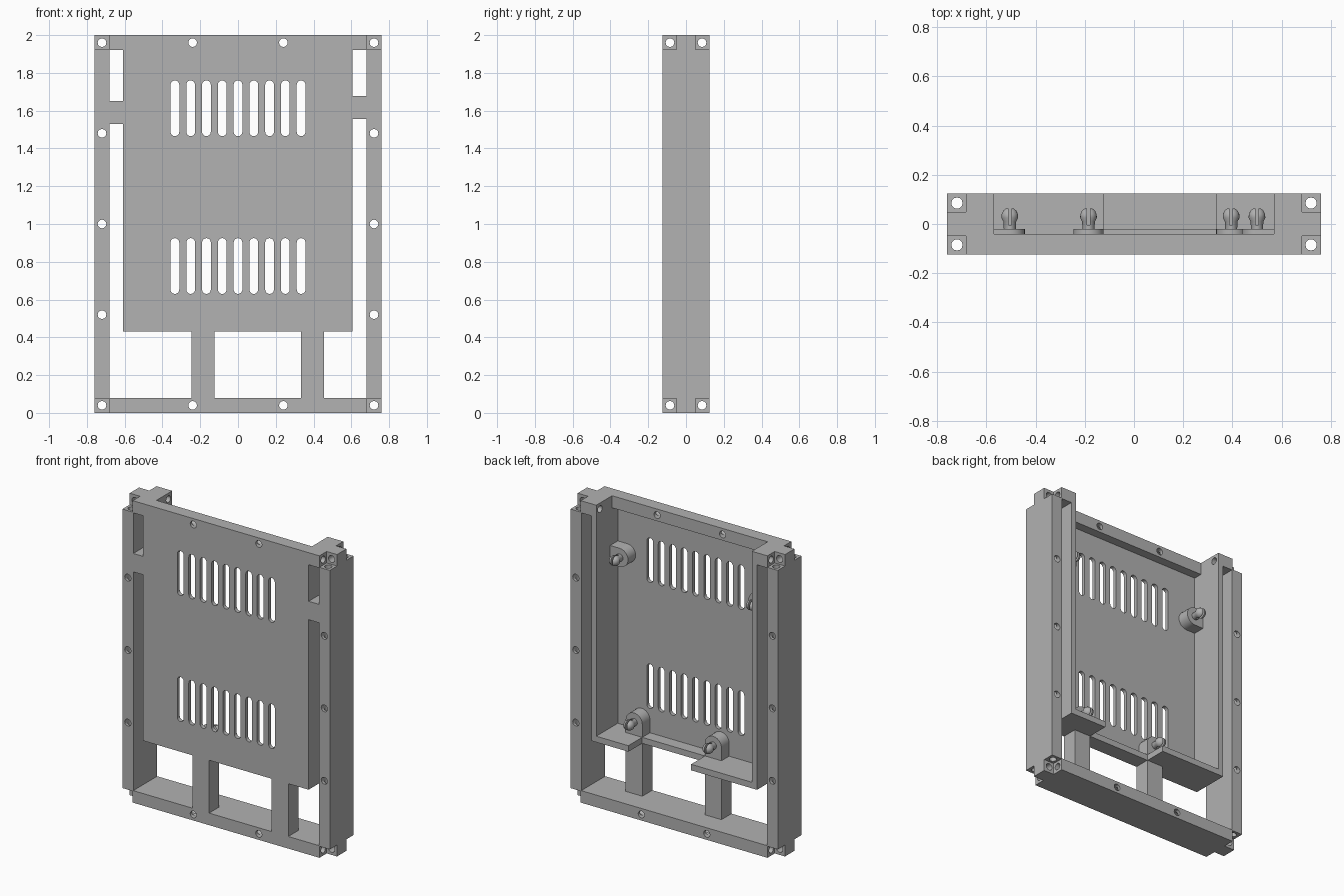
import bpy, bmesh, math
from mathutils import Matrix, Vector

old = bpy.data.objects.get("Cube")
if old:
    bpy.data.objects.remove(old, do_unlink=True)

GREY = (0.445, 0.445, 0.445, 1)
mat = bpy.data.materials.new("plain grey")
mat.use_nodes = True
mat.diffuse_color = GREY
mat.node_tree.nodes["Principled BSDF"].inputs["Base Color"].default_value = GREY

HX, HY, HZ = 0.76, 0.125, 2.0      # frame half width, half depth, height
BAR = 0.08                         # rail thickness
PLATE = -0.1                       # back of the front panel
ARM = -0.02                        # back of the support arms
FAR = 0.3                          # beyond the frame


def add_box(bm, x0, x1, y0, y1, z0, z1):
    m = Matrix.Translation(((x0 + x1) / 2, (y0 + y1) / 2, (z0 + z1) / 2))
    bmesh.ops.create_cube(bm, size=1, matrix=m @ Matrix.Diagonal((x1 - x0, y1 - y0, z1 - z0, 1)))


def add_hole(bm, centre, axis, length, radius=0.023):
    rot = Vector((0, 0, 1)).rotation_difference(Vector(axis)).to_matrix().to_4x4()
    bmesh.ops.create_cone(bm, cap_ends=True, segments=12, radius1=radius, radius2=radius,
                          depth=length, matrix=Matrix.Translation(centre) @ rot)


def add_capsule(bm, p, q, r, y0, y1, steps=12):
    """Round-ended bar between two (x, z) points, running from y0 to y1."""
    base = math.atan2(q[1] - p[1], q[0] - p[0])
    outline = []
    for c, turn in ((q, -math.pi / 2), (p, math.pi / 2)):
        for i in range(steps + 1):
            a = base + turn + math.pi * i / steps
            outline.append((c[0] + r * math.cos(a), y0, c[1] + r * math.sin(a)))
    face = bm.faces.new([bm.verts.new(v) for v in outline])
    ext = bmesh.ops.extrude_face_region(bm, geom=[face])["geom"]
    bmesh.ops.translate(bm, vec=(0, y1 - y0, 0),
                        verts=[v for v in ext if isinstance(v, bmesh.types.BMVert)])


def make(name, bm):
    bmesh.ops.recalc_face_normals(bm, faces=bm.faces)
    me = bpy.data.meshes.new(name)
    bm.to_mesh(me)
    bm.free()
    me.materials.append(mat)
    ob = bpy.data.objects.new(name, me)
    bpy.context.collection.objects.link(ob)
    return ob


def activate(ob):
    bpy.ops.object.select_all(action='DESELECT')
    ob.select_set(True)
    bpy.context.view_layer.objects.active = ob


def combine(target, bm, operation='DIFFERENCE'):
    tool = make("tool", bm)
    tool.hide_render = True
    mod = target.modifiers.new("shape", 'BOOLEAN')
    mod.operation, mod.solver, mod.object = operation, 'EXACT', tool
    activate(target)
    bpy.ops.object.modifier_apply(modifier=mod.name)
    bpy.data.objects.remove(tool, do_unlink=True)


# Solid block for the frame
bm = bmesh.new()
add_box(bm, -HX, HX, -HY, HY, 0, HZ)
frame = make("frame", bm)

# Open spaces: cavity, top gap, lower window, floor gap
IN, WALL, RAIL = 0.57, 0.608, 0.68
for space in ((-IN, IN, PLATE, FAR, 0.47, HZ - BAR),
              (-IN, IN, -0.04, FAR, 1.8, HZ + 0.1),
              (-RAIL, RAIL, -FAR, FAR, BAR, 0.43),
              (-0.125, 0.335, ARM, FAR, 0.4, 0.6)):
    bm = bmesh.new()
    add_box(bm, *space)
    combine(frame, bm)

# Channels between the inner walls and the side rails
bm = bmesh.new()
for x0, x1 in ((-RAIL, -WALL), (WALL - 0.003, RAIL)):
    add_box(bm, x0, x1, -FAR, FAR, 0.3, HZ - BAR)
combine(frame, bm)

# Round-ended support arms, each carrying one peg
pegs = [(-0.505, 1.59), (0.5, 1.617), (-0.185, 0.555), (0.395, 0.555)]
roots = [(-0.695, 1.59), (0.695, 1.617), (-0.185, 0.065), (0.395, 0.065)]
for p, q in zip(roots, pegs):
    bm = bmesh.new()
    add_capsule(bm, p, q, 0.061, -HY, ARM)
    combine(frame, bm, 'UNION')

# Vent slots
bm = bmesh.new()
for z0, z1 in ((0.653, 0.902), (1.488, 1.737)):
    for i in range(-4, 5):
        add_capsule(bm, (i * 0.0835, z0), (i * 0.0835, z1), 0.023, -FAR, 0)
combine(frame, bm)

# Cubic notches at the eight corners
N = 0.076
signs = (-1, 1)
bm = bmesh.new()
for sx in signs:
    for sy in signs:
        for z in (0, HZ):
            m = Matrix.Translation((sx * HX, sy * HY, z))
            bmesh.ops.create_cube(bm, size=2 * N, matrix=m)
combine(frame, bm)

# Bolt holes along each axis
HOLE_X, HOLE_Y, HOLE_Z = 0.72, 0.085, 0.04
ends = (HOLE_Z, HZ - HOLE_Z)
along_x, along_y, along_z = bmesh.new(), bmesh.new(), bmesh.new()
for s in signs:
    for z in ends:
        add_hole(along_x, (0, s * HOLE_Y, z), (1, 0, 0), 2)
        add_hole(along_y, (s * 0.24, 0, z), (0, 1, 0), 1)
    for t in signs:
        add_hole(along_z, (s * HOLE_X, t * HOLE_Y, 1), (0, 0, 1), 2.4)
    for z in ends + (0.52, 1, 1.48):
        add_hole(along_y, (s * HOLE_X, 0, z), (0, 1, 0), 1)
for bm in (along_x, along_y, along_z):
    combine(frame, bm)
activate(frame)
bpy.ops.object.shade_smooth_by_angle(angle=math.radians(35))

# Split snap pegs, turned from a profile of (radius, y)
profile = [(0.024, ARM - 0.01), (0.026, 0.01), (0.034, 0.025), (0.033, 0.04),
           (0.026, 0.055), (0.014, 0.064)]
for n, (x, z) in enumerate(pegs):
    bm = bmesh.new()
    rings = []
    for r, y in profile:
        angles = [math.tau * k / 20 for k in range(20)]
        rings.append([bm.verts.new((x + r * math.cos(a), y, z + r * math.sin(a))) for a in angles])
    for a, b in zip(rings, rings[1:]):
        for k in range(20):
            bm.faces.new((a[k], a[k - 1], b[k - 1], b[k]))
    bm.faces.new(rings[0])
    bm.faces.new(rings[-1])
    peg = make(f"snap_peg_{n + 1}", bm)
    bm = bmesh.new()
    add_box(bm, x - 0.006, x + 0.006, -0.005, FAR, z - 0.1, z + 0.1)
    combine(peg, bm)
    activate(peg)
    bpy.ops.object.shade_smooth_by_angle(angle=math.radians(40))
